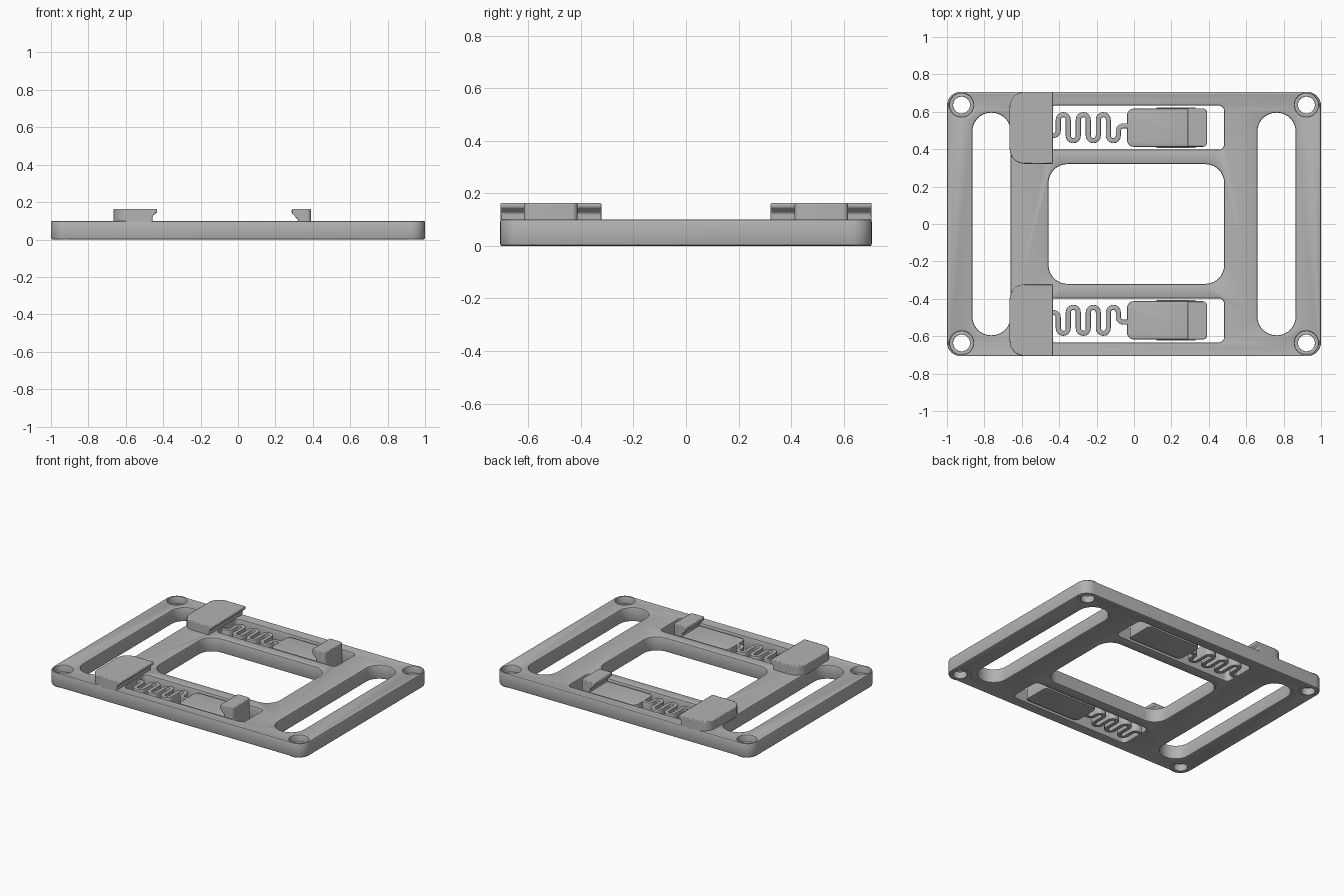
import bpy, bmesh, math
from mathutils import Vector

if "Cube" in bpy.data.objects:
    bpy.data.objects.remove(bpy.data.objects["Cube"])

grey = bpy.data.materials.new("matte_grey")
grey.use_nodes = True
colour = (0.45, 0.45, 0.45, 1)
grey.diffuse_color = colour
grey.node_tree.nodes["Principled BSDF"].inputs["Base Color"].default_value = colour


def arc(cx, cy, r, start, end, steps=8):
    angles = [math.radians(start + (end - start) * i / steps) for i in range(steps + 1)]
    return [(cx + r * math.cos(a), cy + r * math.sin(a)) for a in angles]


def rounded(x0, x1, y0, y1, left, right=None):
    """Counter-clockwise rectangle with separate left and right corner radii."""
    right = left if right is None else right
    corners = ((x1, y0, right, 270), (x1, y1, right, 0), (x0, y1, left, 90), (x0, y0, left, 180))
    pts = []
    for x, y, r, a in corners:
        if r:
            cx = x - r if x == x1 else x + r
            cy = y - r if y == y1 else y + r
            pts += arc(cx, cy, r, a, a + 90)
        else:
            pts.append((x, y))
    return pts


def flip(pts):
    return [(x, -y) for x, y in reversed(pts)]


def finish(ob):
    ob.data.materials.clear()
    ob.data.materials.append(grey)
    bpy.ops.object.select_all(action='DESELECT')
    ob.select_set(True)
    bpy.context.view_layer.objects.active = ob
    bpy.ops.object.shade_smooth_by_angle(angle=math.radians(32))


def slab(name, loops, z0, z1, edge):
    """Extruded outline with holes and softened edges."""
    curve = bpy.data.curves.new(name, 'CURVE')
    curve.dimensions = '2D'
    curve.fill_mode = 'BOTH'
    curve.extrude = (z1 - z0) / 2 - edge
    curve.bevel_depth = edge
    curve.bevel_resolution = 1
    curve.offset = -edge
    for pts in loops:
        s = curve.splines.new('POLY')
        s.points.add(len(pts) - 1)
        for p, (x, y) in zip(s.points, pts):
            p.co = (x, y, 0, 1)
        s.use_cyclic_u = True
    tmp = bpy.data.objects.new(name + "_curve", curve)
    bpy.context.collection.objects.link(tmp)
    bpy.context.view_layer.update()
    mesh = bpy.data.meshes.new_from_object(tmp.evaluated_get(bpy.context.evaluated_depsgraph_get()))
    bpy.data.objects.remove(tmp)
    bm = bmesh.new()
    bm.from_mesh(mesh)
    bmesh.ops.remove_doubles(bm, verts=bm.verts, dist=0.0002)
    bmesh.ops.translate(bm, verts=bm.verts, vec=(0, 0, (z0 + z1) / 2))
    bmesh.ops.recalc_face_normals(bm, faces=bm.faces)
    bm.to_mesh(mesh)
    bm.free()
    ob = bpy.data.objects.new(name, mesh)
    bpy.context.collection.objects.link(ob)
    finish(ob)


def catch(name, plan, lip_x, levels):
    """Loft of a plan outline whose lip edge is pulled back at lower levels."""
    bm = bmesh.new()
    rings = [[bm.verts.new((x + (pull if abs(x - lip_x) < 1e-5 else 0), y, z)) for x, y in plan]
             for z, pull in levels]
    n = len(plan)
    for a, b in zip(rings, rings[1:]):
        for i in range(n):
            bm.faces.new((a[i], a[(i + 1) % n], b[(i + 1) % n], b[i]))
    bm.faces.new(rings[0][::-1])
    bm.faces.new(rings[-1])
    bmesh.ops.dissolve_limit(bm, angle_limit=0.01, verts=bm.verts, edges=bm.edges)
    bmesh.ops.recalc_face_normals(bm, faces=bm.faces)
    mesh = bpy.data.meshes.new(name)
    bm.to_mesh(mesh)
    bm.free()
    ob = bpy.data.objects.new(name, mesh)
    bpy.context.collection.objects.link(ob)
    bev = ob.modifiers.new("soft_edges", 'BEVEL')
    bev.width = 0.005
    bev.segments = 2
    bev.limit_method = 'ANGLE'
    finish(ob)


def ribbon(path, width):
    """Outline of a strip that follows a path."""
    pts = [Vector(p) for p in path]
    left, right = [], []
    for i, p in enumerate(pts):
        d = (pts[min(i + 1, len(pts) - 1)] - pts[max(i - 1, 0)]).normalized()
        side = Vector((-d.y, d.x)) * width / 2
        left.append(tuple(p + side))
        right.append(tuple(p - side))
    return right + left[::-1]


# Meandering spring path
step, x0, low, high = 0.0535, -0.405, 0.472, 0.558
r = step / 2
path = [(-0.47, 0.473)] + arc(x0 - r, 0.473 + r, r, -90, 0)
for i in range(6):
    cx = x0 + r + i * step
    path += arc(cx, high, r, 180, 0) if i % 2 == 0 else arc(cx, low, r, 180, 360)
path += arc(x0 + 6 * step + r, 0.498, r, 180, 90) + [(-0.02, 0.498 + r)]
spring = ribbon(path, 0.027)

# Base plate with openings
window = rounded(-0.457, 0.482, -0.32, 0.32, 0.1)
pocket = rounded(-0.45, 0.482, 0.397, 0.633, 0.03)
loops = [rounded(-1, 1, -0.707, 0.707, 0.075), window, pocket, flip(pocket),
         rounded(-0.864, -0.66, -0.595, 0.595, 0.1), rounded(0.66, 0.864, -0.595, 0.595, 0.1)]
hole_centres = [(sx * 0.922, sy * 0.636) for sx in (-1, 1) for sy in (-1, 1)]
loops += [arc(x, y, 0.063, 0, 360, 32)[:-1] for x, y in hole_centres]
slab("base_plate", loops, 0, 0.1, 0.008)

# Stepped seats inside the corner screw holes
for i, (x, y) in enumerate(hole_centres):
    slab(f"screw_seat_{i + 1}", [arc(x, y, 0.068, 0, 360, 32)[:-1], arc(x, y, 0.045, 0, 360, 32)[:-1]],
         0, 0.05, 0.003)

# Spring latches and fixed clips, mirrored front to back
body = rounded(-0.037, 0.39, 0.413, 0.617, 0.035, 0.02)
hook = rounded(0.287, 0.39, 0.413, 0.617, 0, 0.02)
clip = rounded(-0.665, -0.432, 0.322, 0.706, 0.08, 0)
rail = rounded(0.12, 0.33, 0.406, 0.624, 0.002)
for side, turn in (("back", lambda p: p), ("front", flip)):
    slab(side + "_spring", [turn(spring)], 0.004, 0.09, 0.004)
    slab(side + "_latch_body", [turn(body)], 0.004, 0.09, 0.005)
    slab(side + "_latch_rail", [turn(rail)], 0.035, 0.065, 0.002)
    catch(side + "_latch_hook", turn(hook), 0.287,
          [(0.08, 0.035), (0.105, 0.035), (0.142, 0), (0.163, 0)])
    catch(side + "_fixed_clip", turn(clip), -0.432,
          [(0.09, -0.025), (0.124, -0.025), (0.147, 0), (0.163, 0)])
